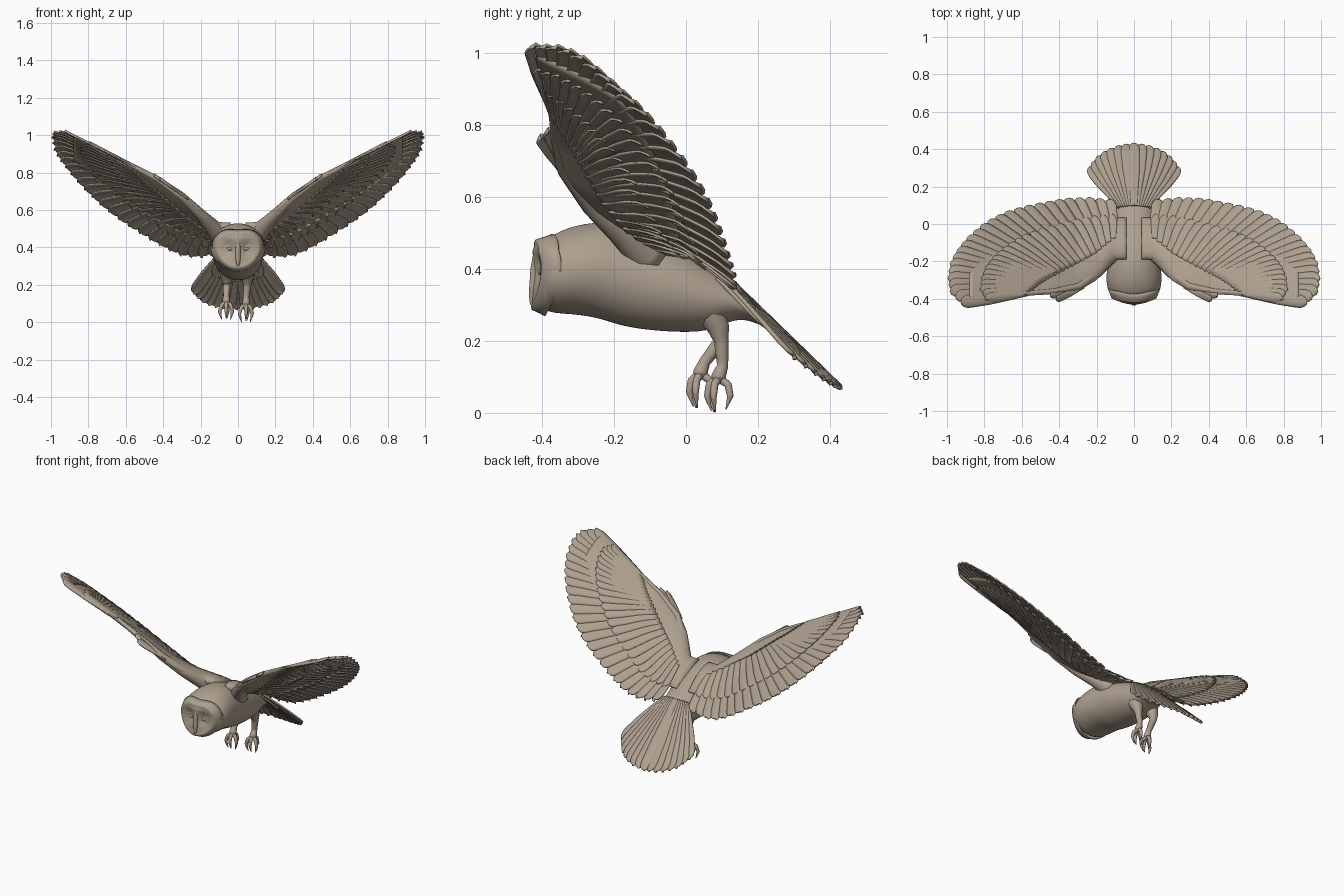
import bpy, bmesh, math
from mathutils import Vector

if "Cube" in bpy.data.objects:
    bpy.data.objects.remove(bpy.data.objects["Cube"])

mat = bpy.data.materials.new("warm tan")
mat.diffuse_color = (0.42, 0.35, 0.275, 1)
mat.use_nodes = True
mat.node_tree.nodes["Principled BSDF"].inputs["Base Color"].default_value = mat.diffuse_color


def interp(x, xs, ys):
    if x <= xs[0]:
        return ys[0]
    for i in range(len(xs) - 1):
        if x <= xs[i + 1]:
            f = (x - xs[i]) / (xs[i + 1] - xs[i])
            return ys[i] + f * (ys[i + 1] - ys[i])
    return ys[-1]


def along(pts, u):
    ks = [i / (len(pts) - 1) for i in range(len(pts))]
    return Vector([interp(u, ks, [p[c] for p in pts]) for c in range(len(pts[0]))])


def finish(bm, name, solid=0, mirror=False, subsurf=0):
    me = bpy.data.meshes.new(name)
    bm.to_mesh(me)
    bm.free()
    ob = bpy.data.objects.new(name, me)
    bpy.context.collection.objects.link(ob)
    me.materials.append(mat)
    for p in me.polygons:
        p.use_smooth = True
    if solid:
        m = ob.modifiers.new("thickness", 'SOLIDIFY')
        m.thickness, m.offset = solid, 0
    if mirror:
        ob.modifiers.new("mirror", 'MIRROR').use_clip = False
    if subsurf:
        m = ob.modifiers.new("smooth", 'SUBSURF')
        m.levels = m.render_levels = subsurf
    return ob


def loft(bm, rings):
    vs = [[bm.verts.new(p) for p in r] for r in rings]
    n = len(vs[0])
    for a, b in zip(vs, vs[1:]):
        for i in range(n):
            bm.faces.new((a[i], a[(i + 1) % n], b[(i + 1) % n], b[i]))
    bm.faces.new(vs[0])
    bm.faces.new(vs[-1])
    bmesh.ops.recalc_face_normals(bm, faces=bm.faces[:])


def tube(bm, pts, n=10, steps=4):
    """Tapered tube through (x, y, z, radius) points."""
    part, rings, count = bmesh.new(), [], (len(pts) - 1) * steps
    for k in range(count + 1):
        p = along(pts, k / count)
        d = along(pts, min(1, (k + 1) / count)) - along(pts, max(0, (k - 1) / count))
        d = Vector(d[:3]).normalized()
        a = d.cross(Vector((0.9, 0.3, 0.1))).normalized()
        b = d.cross(a)
        rings.append([Vector(p[:3]) + p[3] * (a * math.cos(2 * math.pi * i / n) + b * math.sin(2 * math.pi * i / n))
                      for i in range(n)])
    loft(part, rings)
    me = bpy.data.meshes.new("tmp")
    part.to_mesh(me)
    part.free()
    bm.from_mesh(me)
    bpy.data.meshes.remove(me)


def feather(bm, root, tip, w, zfun, tilt=0.006, ridge=0.006, n=16, m=6):
    """Round-ended vane laid on the surface zfun(x, y)."""
    root, tip = Vector(root), Vector(tip)
    d = tip - root
    side = Vector((-d.y, d.x)).normalized()
    tipstart = max(0.3, 1 - 1.3 * w / d.length)
    grid = []
    for i in range(n + 1):
        s = 1 - (1 - i / n) ** 1.5
        ww = w * (0.55 + 0.45 * min(1, s / 0.6))
        if s > tipstart:
            ww *= max(0.08, math.sqrt(max(0, 1 - ((s - tipstart) / (1 - tipstart)) ** 2)))
        row = []
        for j in range(m + 1):
            v = 2 * j / m - 1
            p = root + d * s + side * ww * v
            row.append(bm.verts.new((p.x, p.y, zfun(p.x, p.y) + tilt * v * s + ridge * (1 - v * v) * s)))
        grid.append(row)
    for i in range(n):
        for j in range(m):
            bm.faces.new((grid[i][j], grid[i][j + 1], grid[i + 1][j + 1], grid[i + 1][j])[::-1])


# Wing surface: leading and trailing edges by span
X = [.10, .2, .3, .43, .6, .8, .93, 1.0]
YL = [-.19, -.30, -.36, -.375, -.385, -.41, -.43, -.41]
ZL = [.51, .60, .68, .77, .86, .96, 1.025, 1.03]
YT = [.13, .13, .13, .12, .08, 0, -.12, -.22]
ZT = [.36, .35, .36, .42, .53, .69, .84, .93]


def wing_z(x, y, face=0):
    yl, yt, zl, zt = (interp(x, X, c) for c in (YL, YT, ZL, ZT))
    t = max(0, min(1.15, (y - yl) / (yt - yl)))
    q = min(1, t / 0.7)
    h = interp(x, [.1, .45, .9], [.045, .026, .01]) * 1.9 * math.sqrt(q) * (1 - q) + 0.004
    return zl + t * (zt - zl) + 0.025 * math.sin(math.pi * min(t, 1)) + face * h


# Wing core
bm = bmesh.new()
rings = []
for k in range(41):
    x = 0.04 + 0.84 * k / 40
    yl, yt = interp(x, X, YL), interp(x, X, YT)
    ts = [0.7 * (i / 14) ** 1.6 for i in range(15)]
    ys = [yl + t * (yt - yl) for t in ts]
    rings.append([(x, y, wing_z(x, y, 1)) for y in ys] + [(x, y, wing_z(x, y, -1)) for y in ys[::-1]])
loft(bm, rings)
tube(bm, [(.07, -.10, .43, .06), (.13, -.17, .50, .045), (.2, -.26, .575, .03), (.3, -.335, .672, .022),
          (.43, -.36, .765, .016), (.6, -.372, .855, .012), (.8, -.40, .957, .008)])
finish(bm, "wing_core", mirror=True)

# Flight feathers and covert rows above and below
TIPS = [(.13, .13), (.25, .14), (.37, .135), (.48, .115), (.60, .09), (.71, .055), (.80, .005), (.88, -.06),
        (.94, -.13), (.98, -.20), (.995, -.28), (.985, -.355), (.925, -.42)]
ROOTS = [(.11, -.10), (.19, -.19), (.28, -.25), (.36, -.29), (.42, -.31), (.47, -.33), (.54, -.36)]


def feather_row(name, count, reach, width, face, start=0.0, solid=0.007):
    bm = bmesh.new()
    for k in range(count):
        u = k / (count - 1)
        r, t = along(ROOTS, u), along(TIPS, u)
        feather(bm, r.lerp(t, start), r.lerp(t, reach), width, lambda x, y: wing_z(x, y, face))
    return finish(bm, name, solid, True)


feather_row("flight_feathers", 26, 1.0, .034, 0)
feather_row("upper_coverts", 24, .66, .028, 1, .1, .004)
feather_row("under_coverts", 24, .70, .028, -1, .1, .006)
feather_row("lesser_under_coverts", 20, .42, .024, -1.1, .05, .006)

# Alula: small pointed feathers at the wrist
bm = bmesh.new()
for dx, w in ((0, .016), (.03, .018)):
    feather(bm, (.27 + dx, -.335), (.415 + dx, -.405 + dx * .7), w, lambda x, y: wing_z(x, y) + .004)
finish(bm, "alula", .01, True)

# Body and head: rings of y, top, bottom, half width
BODY = [(-.405, .43, .32, .07), (-.40, .46, .295, .105), (-.385, .485, .28, .125), (-.35, .507, .275, .143),
        (-.30, .524, .272, .15), (-.24, .532, .262, .146), (-.18, .528, .24, .138), (-.10, .50, .228, .137),
        (0, .453, .222, .128), (.07, .41, .228, .112), (.12, .377, .255, .10), (.17, .33, .262, .085),
        (.22, .27, .235, .06)]
bm = bmesh.new()
loft(bm, [[(rx * math.cos(a), y, (zt + zb) / 2 + (zt - zb) / 2 * math.sin(a))
           for a in (2 * math.pi * i / 24 for i in range(24))] for y, zt, zb, rx in BODY])
finish(bm, "body", subsurf=2)

# Heart-shaped facial disc with raised rim and eye hollows
bm = bmesh.new()
rows = []
for i in range(1, 15):
    q = i / 14 * 1.12
    row = []
    for j in range(48):
        a = 2 * math.pi * j / 48
        notch = 1 - 0.14 * max(0, math.sin(a)) ** 12
        x = .122 * q * math.cos(a) * (1 + .12 * math.sin(a))
        z = .392 + q * math.sin(a) * notch * (.105 if a < math.pi else .108)
        eye = math.exp(-((abs(x) - .048) ** 2 / .0011 + (z - .395) ** 2 / .0022))
        rim = .006 * math.exp(-((q - .93) / .07) ** 2)
        y = -.424 + 2.3 * x * x + .022 * eye - rim + max(0, z - .45) * .35 + max(0, q - .95) * .2
        row.append(bm.verts.new((x, y, z)))
    rows.append(row)
for a, b in zip(rows, rows[1:]):
    for j in range(48):
        bm.faces.new((a[j], a[(j + 1) % 48], b[(j + 1) % 48], b[j])[::-1])
bm.faces.new(rows[0])
bmesh.ops.recalc_face_normals(bm, faces=bm.faces[:])
finish(bm, "face_disc", .006)

# Brow ridge, beak and narrow eyes
bm = bmesh.new()
tube(bm, [(0, -.412, .47, .008), (0, -.420, .40, .013), (0, -.423, .34, .014), (0, -.427, .31, .009),
          (0, -.424, .287, .002)])
finish(bm, "beak_ridge")
bm = bmesh.new()
tube(bm, [(.028, -.405, .385, .003), (.046, -.404, .392, .008), (.064, -.398, .402, .003)])
finish(bm, "eye", mirror=True)


# Tail fan
def tail_z(x, y):
    return .365 - .99 * (y - .13) - .5 * x * x


bm = bmesh.new()
TAIL = [(-.24, .30), (-.20, .355), (-.145, .395), (-.075, .42), (0, .43),
        (.075, .42), (.145, .395), (.20, .355), (.24, .30)]
for k in range(15):
    u = k / 14
    s = 2 * u - 1
    feather(bm, (.075 * s, .10), along(TAIL, u), .030, lambda x, y: tail_z(x, y) - .014 * abs(s), .004 * (1 if s < 0 else -1))
for k in range(9):
    s = k / 4 - 1
    feather(bm, (.07 * s, .09), (.12 * s, .25 - .03 * s * s), .03, lambda x, y: tail_z(x, y) - .03, 0, .004)
finish(bm, "tail", .01)

# Legs and taloned feet, one trailing slightly
for name, x, fx, fy, fz in (("right_leg", .05, .043, .09, .0), ("left_leg", -.06, -.063, .04, .012)):
    bm = bmesh.new()
    tube(bm, [(x, .07, .28, .045), (x, .09, .235, .032), (x, .098, .20, .021), (fx, fy + .012, .13 + fz, .016),
              (fx, fy, .10 + fz, .021), (fx, fy, .085 + fz, .014)])
    for dx, dy, low in ((-.032, -.018, .012), (.0, -.028, .016), (.03, -.012, .012), (.008, .03, .02)):
        z0 = fz + low
        tube(bm, [(fx, fy, .098 + fz, .012), (fx + dx * .8, fy + dy * .9, .078 + fz, .011),
                  (fx + dx * 1.1, fy + dy * 1.1, .047 + fz, .0095), (fx + dx, fy + dy, z0 + .018, .007),
                  (fx + dx * .75, fy + dy * .7, z0 - .010, .0015)], 8, 3)
    finish(bm, name)
